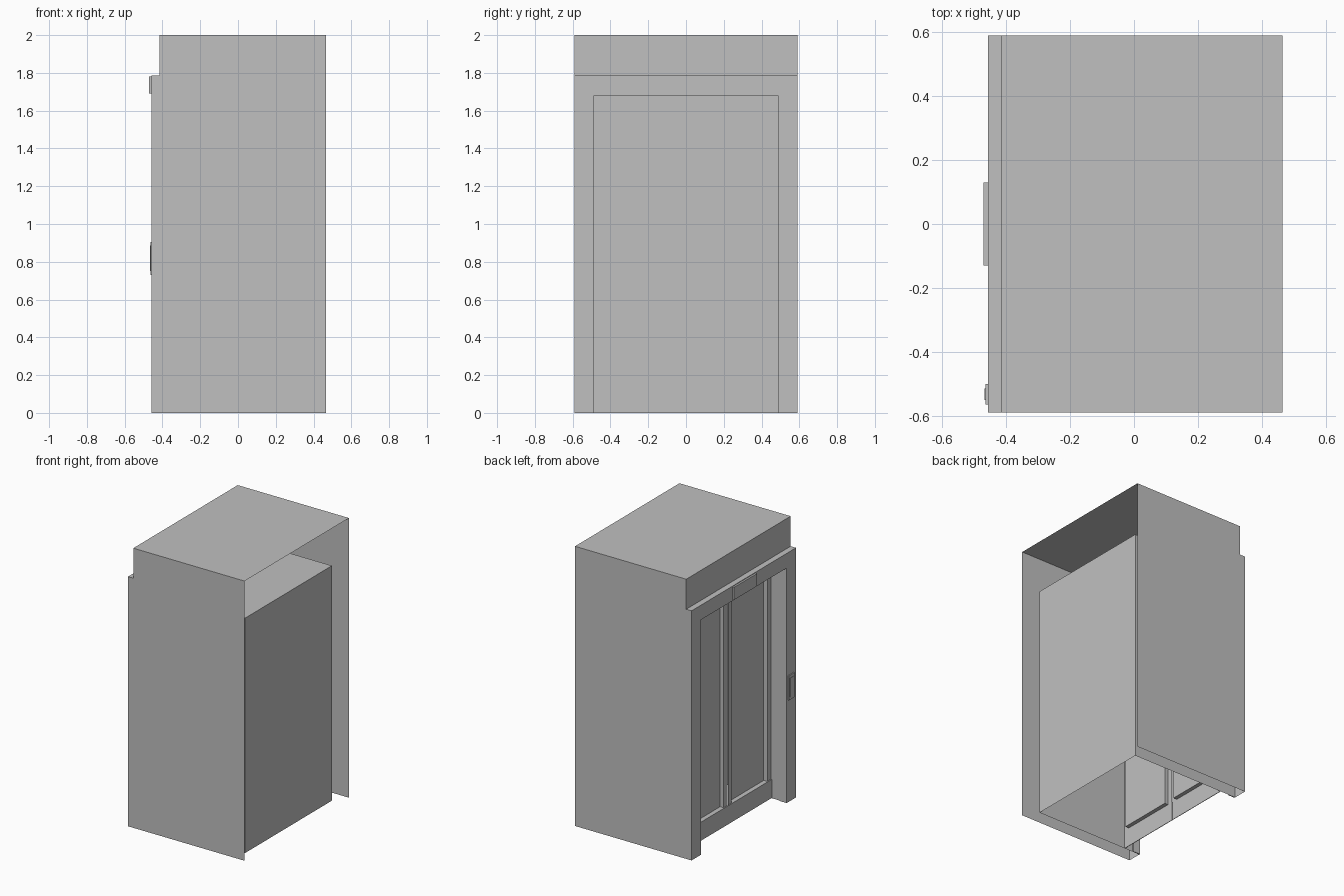
import bpy
import bmesh

cube = bpy.data.objects.get("Cube")
if cube:
    bpy.data.objects.remove(cube, do_unlink=True)

silver = bpy.data.materials.new("silver_grey")
silver.use_nodes = True
silver.diffuse_color = (0.527, 0.527, 0.527, 1)
silver.node_tree.nodes["Principled BSDF"].inputs["Base Color"].default_value = silver.diffuse_color


def make_object(name, faces):
    """Mesh object from polygons given as corner points."""
    bm = bmesh.new()
    for corners in faces:
        bm.faces.new([bm.verts.new(c) for c in corners])
    bmesh.ops.remove_doubles(bm, verts=bm.verts, dist=0.0001)
    bmesh.ops.recalc_face_normals(bm, faces=bm.faces)
    mesh = bpy.data.meshes.new(name)
    bm.to_mesh(mesh)
    bm.free()
    mesh.materials.append(silver)
    obj = bpy.data.objects.new(name, mesh)
    bpy.context.collection.objects.link(obj)
    return obj


def rect_x(x, y0, y1, z0, z1):
    return [(x, y0, z0), (x, y1, z0), (x, y1, z1), (x, y0, z1)]


def rect_y(y, x0, x1, z0, z1):
    return [(x0, y, z0), (x1, y, z0), (x1, y, z1), (x0, y, z1)]


def rect_z(z, x0, x1, y0, y1):
    return [(x0, y0, z), (x1, y0, z), (x1, y1, z), (x0, y1, z)]


def box(x0, x1, y0, y1, z0, z1):
    return [rect_x(x0, y0, y1, z0, z1), rect_x(x1, y0, y1, z0, z1),
            rect_y(y0, x0, x1, z0, z1), rect_y(y1, x0, x1, z0, z1),
            rect_z(z0, x0, x1, y0, y1), rect_z(z1, x0, x1, y0, y1)]


FACE, UPPER, BACK = -0.457, -0.415, 0.465    # entrance face, set-back wall, open rear
HALF, OPEN = 0.59, 0.49                      # half widths of shaft and doorway
TOP, LEDGE, HEAD = 2.0, 1.785, 1.68
DOOR, CAB_BACK = -0.33, 0.40

# Shaft: stepped side sheets, roof, set-back upper wall and ledge
shaft = [rect_z(TOP, UPPER, BACK, -HALF, HALF),
         rect_x(UPPER, -HALF, HALF, LEDGE, TOP),
         rect_z(LEDGE, FACE, UPPER, -HALF, HALF)]
for y in (-HALF, HALF):
    shaft.append([(FACE, y, 0), (BACK, y, 0), (BACK, y, TOP),
                  (UPPER, y, TOP), (UPPER, y, LEDGE), (FACE, y, LEDGE)])
make_object("shaft_shell", shaft)

# Entrance surround: header and two pillars
make_object("entrance_surround", [
    rect_x(FACE, -HALF, -OPEN, 0, HEAD), rect_x(FACE, OPEN, HALF, 0, HEAD),
    rect_x(FACE, -HALF, HALF, HEAD, LEDGE)])

# Cab: side walls, ceiling and rear wall, open underneath
make_object("cab_walls", [
    rect_y(-OPEN, FACE, CAB_BACK, 0, HEAD), rect_y(OPEN, FACE, CAB_BACK, 0, HEAD),
    rect_z(HEAD, FACE, CAB_BACK, -OPEN, OPEN),
    rect_x(CAB_BACK, -OPEN, OPEN, 0, HEAD)])

# Raised jamb linings just inside the doorway
for side, sign in (("left", 1), ("right", -1)):
    y0, y1 = sorted((sign * OPEN, sign * (OPEN - 0.006)))
    make_object(side + "_jamb", box(FACE, -0.40, y0, y1, 0, HEAD))

# Sliding doors: flat frame, recessed panel and its reveal
STILE, RAIL, PANEL_TOP, INNER = 0.043, 0.135, 1.63, DOOR + 0.028
for side, y0, y1 in (("left", 0.002, OPEN), ("right", -OPEN, -0.002)):
    a, b = y0 + STILE, y1 - STILE
    make_object(side + "_door", [
        rect_x(DOOR, y0, y1, 0, RAIL), rect_x(DOOR, y0, y1, PANEL_TOP, HEAD),
        rect_x(DOOR, y0, a, RAIL, PANEL_TOP), rect_x(DOOR, b, y1, RAIL, PANEL_TOP),
        rect_y(a, DOOR, INNER, RAIL, PANEL_TOP), rect_y(b, DOOR, INNER, RAIL, PANEL_TOP),
        rect_z(RAIL, DOOR, INNER, a, b), rect_z(PANEL_TOP, DOOR, INNER, a, b),
        rect_x(INNER, a, b, RAIL, PANEL_TOP)])
    make_object(side + "_kick_plate", box(DOOR - 0.006, DOOR, y0, y1, 0.002, RAIL))

# Floor indicator above the doors, call panel on the pillar
make_object("floor_indicator", box(-0.47, FACE, -0.13, 0.13, 1.69, 1.78))
make_object("call_panel", box(-0.464, FACE, -0.565, -0.50, 0.73, 0.905))
make_object("call_button_plate", box(-0.467, -0.464, -0.55, -0.515, 0.75, 0.885))
